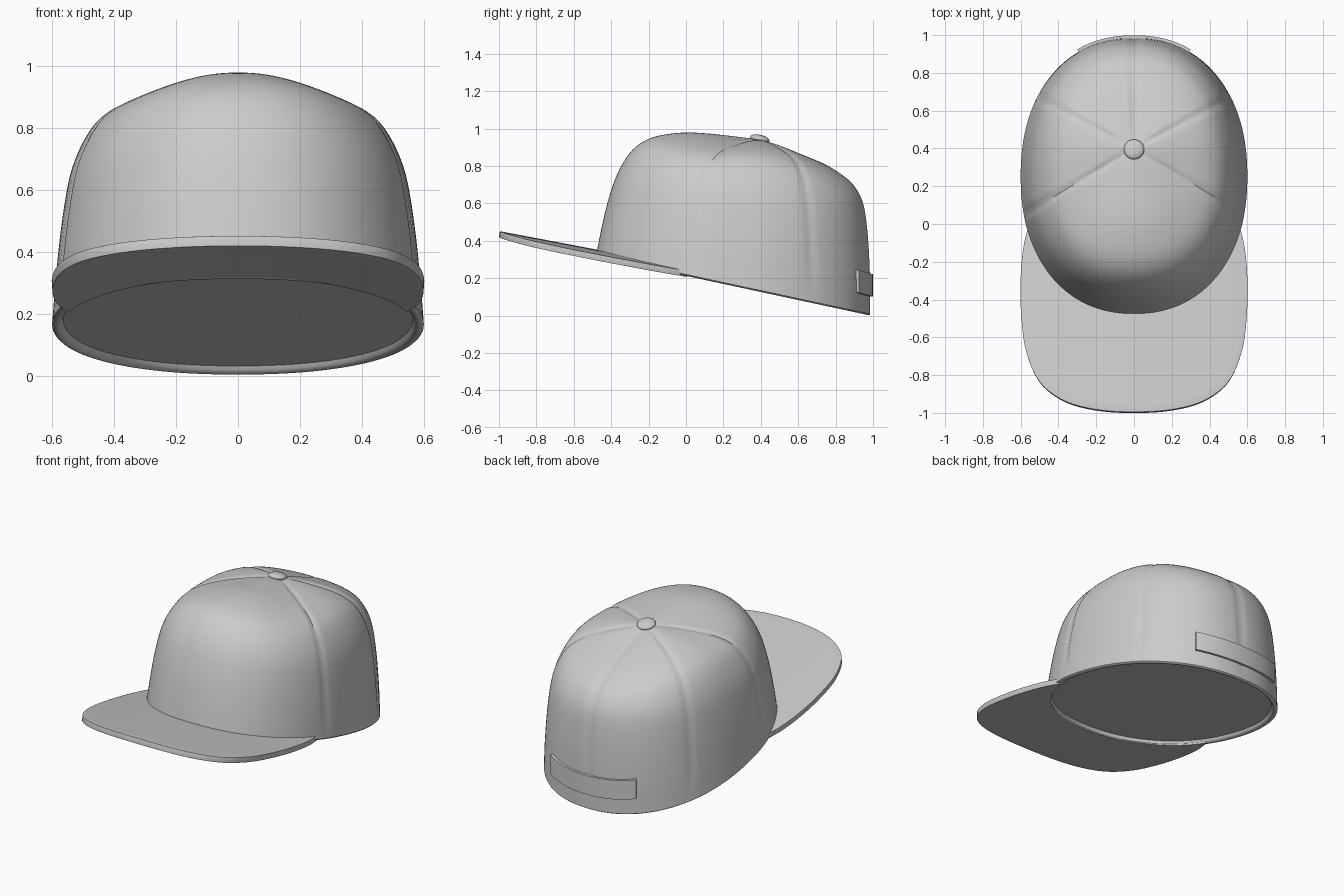
import bpy, bmesh, math
from mathutils import Vector

if "Cube" in bpy.data.objects:
    bpy.data.objects.remove(bpy.data.objects["Cube"])

APEX = Vector((0, 0.4))
N_ANG, N_RING = 180, 45


def rim(t, grow=0.0):
    """Rounded outline of the crown; t = 0 is the front."""
    s, c = math.sin(t), math.cos(t)
    p = 2 / 2.2
    return Vector(((0.6 + grow) * math.copysign(abs(s) ** p, s),
                   0.2525 - (0.7325 + grow) * math.copysign(abs(c) ** p, c)))


def rim_z(y):
    return 0.22 - 0.215 * y


def spline(pts, u):
    """Catmull-Rom through pts, u in 0..1."""
    n = len(pts) - 1
    i = min(int(u * n), n - 1)
    f = u * n - i
    p1, p2 = Vector(pts[i]), Vector(pts[i + 1])
    p0 = Vector(pts[i - 1]) if i > 0 else 2 * p1 - p2
    p3 = Vector(pts[i + 2]) if i + 2 <= n else 2 * p2 - p1
    return 0.5 * (2 * p1 + (p2 - p0) * f + (2 * p0 - 5 * p1 + 4 * p2 - p3) * f * f
                  + (3 * p1 - p0 - 3 * p2 + p3) * f ** 3)


def finish(bm, name, angle=40):
    bmesh.ops.recalc_face_normals(bm, faces=bm.faces)
    me = bpy.data.meshes.new(name)
    bm.to_mesh(me)
    bm.free()
    ob = bpy.data.objects.new(name, me)
    bpy.context.collection.objects.link(ob)
    smooth(ob, angle)
    return ob


def smooth(ob, angle=40):
    bpy.ops.object.select_all(action='DESELECT')
    ob.select_set(True)
    bpy.context.view_layer.objects.active = ob
    bpy.ops.object.shade_smooth_by_angle(angle=math.radians(angle))


def grid(bm, rows, closed=False):
    vs = [[bm.verts.new(p) for p in r] for r in rows]
    for a, b in zip(vs, vs[1:]):
        n = len(a)
        for j in range(n if closed else n - 1):
            k = (j + 1) % n
            bm.faces.new((a[j], a[k], b[k], b[j]))
    return vs


# Crown profiles: (fraction of the way to the rim, height)
FRONT = [(0, .94), (.2, .962), (.4, .978), (.55, .972), (.68, .945),
         (.78, .885), (.86, .78), (.92, .64), (.965, .48), (1, .323)]
SIDE = [(0, .94), (.2, .935), (.4, .915), (.6, .88), (.74, .83),
        (.835, .75), (.905, .64), (.95, .48), (.98, .31), (1, .155)]
BACK = [(0, .94), (.2, .90), (.4, .855), (.6, .805), (.76, .745),
        (.86, .69), (.94, .595), (.98, .43), (1, .2), (1, .008)]
SEAMS = [math.radians(a) for a in (76, 123, 180, 237, 284)]


def crown_point(t, u):
    c = math.cos(t)
    w = c * c
    end = FRONT if c > 0 else BACK
    prof = spline(SIDE, u) * (1 - w) + spline(end, u) * w
    edge = Vector(SIDE[-1]) * (1 - w) + Vector(end[-1]) * w
    R = rim(t)
    xy = APEX + (R - APEX) * prof[0]
    z = prof[1] + (rim_z(R.y) - edge[1]) * u ** 3
    # stitched panel seams
    dist = min(abs(t - s) for s in SEAMS) * (R - APEX).length * prof[0]
    dent = 0.009 * math.exp(-(dist / 0.014) ** 2) * min(1, u * 6) * min(1, (1 - u) * 8)
    inward = Vector((-xy.x, 0.25 - xy.y, 0.45 - z)).normalized()
    return Vector((xy.x, xy.y, z)) + inward * dent


# Crown with rolled rim and recessed underside
bm = bmesh.new()
angles = [2 * math.pi * j / N_ANG for j in range(N_ANG)]
rows = [[crown_point(t, i / N_RING) for t in angles] for i in range(1, N_RING + 1)]
for grow, dz in ((-.006, -.006), (-.014, -.008), (-.024, -.006), (-.032, .002), (-.036, .015)):
    rows.append([Vector((*rim(t, grow), rim_z(rim(t, grow).y) + dz)) for t in angles])
vs = grid(bm, rows, closed=True)
top = bm.verts.new((0, APEX.y, .94))
for j in range(N_ANG):
    bm.faces.new((top, vs[0][(j + 1) % N_ANG], vs[0][j]))
bm.faces.new(vs[-1])
finish(bm, "crown")

# Brim: sheet between the crown rim and an outer curve, thickened
HALF = [(0, -.995), (.2, -.982), (.37, -.935), (.5, -.835), (.572, -.67),
        (.598, -.47), (.6, -.28), (.585, -.12), (.556, 0)]
OUTER = [(-x, y) for x, y in HALF[:0:-1]] + HALF
bm = bmesh.new()
rows = []
for i in range(97):
    f = i / 96
    a = rim(math.radians(-72 + 144 * f), -0.03)
    b = spline(OUTER, f)
    row = []
    for k in range(13):
        p = a.lerp(b, k / 12)
        row.append((p.x, p.y, .262 - .19 * p.y - .025 * (p.x / .6) ** 2))
    rows.append(row)
grid(bm, rows)
bmesh.ops.recalc_face_normals(bm, faces=bm.faces)
if sum(f.normal.z for f in bm.faces) < 0:
    bmesh.ops.reverse_faces(bm, faces=bm.faces)
me = bpy.data.meshes.new("brim")
bm.to_mesh(me)
bm.free()
brim = bpy.data.objects.new("brim", me)
bpy.context.collection.objects.link(brim)
smooth(brim, 50)
sol = brim.modifiers.new("thickness", 'SOLIDIFY')
sol.thickness, sol.offset = 0.033, -1
bev = brim.modifiers.new("round_edge", 'BEVEL')
bev.width, bev.segments, bev.limit_method = 0.009, 3, 'ANGLE'
bev.angle_limit = math.radians(50)

# Closure strap across the back
bm = bmesh.new()
sections = []
for i in range(33):
    t = math.radians(153 + 54 * i / 32)
    inn, out = rim(t, -0.02), rim(t, 0.014)
    lift = .3 * (.985 - out.y)
    sections.append([Vector((*p, z + lift)) for p, z in
                     ((inn, .105), (out, .105), (out, .225), (inn, .225))])
vs = grid(bm, sections, closed=True)
bm.faces.new(vs[0])
bm.faces.new(vs[-1])
finish(bm, "back_strap", 30)

# Button on top
bpy.ops.mesh.primitive_uv_sphere_add(segments=32, ring_count=16, radius=1,
                                     location=(0, .395, .944), rotation=(-.22, 0, 0))
button = bpy.context.object
button.name = "top_button"
button.scale = (.054, .054, .022)
smooth(button, 60)
